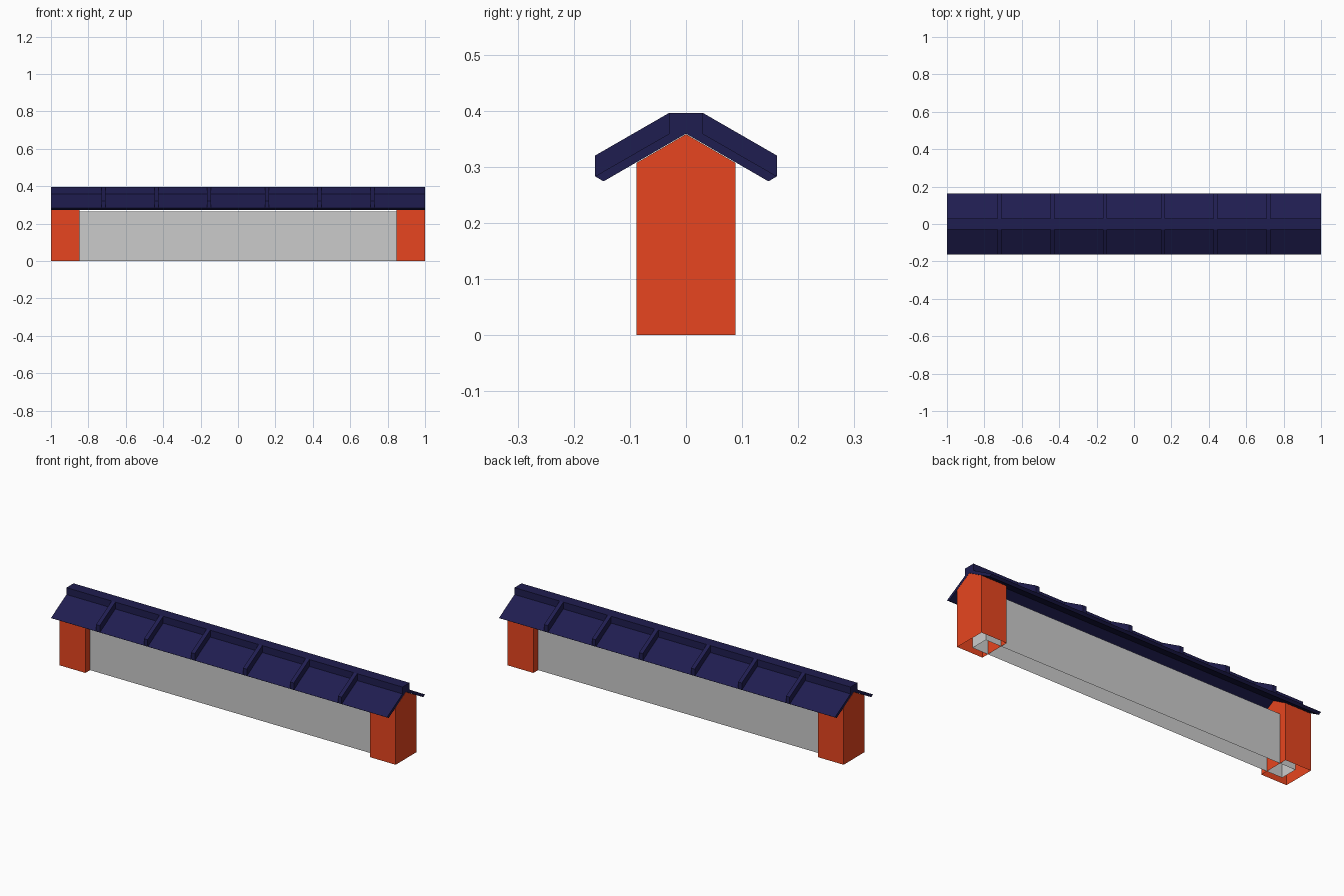
import bpy, bmesh

if "Cube" in bpy.data.objects:
    bpy.data.objects.remove(bpy.data.objects["Cube"])


def paint(name, rgb):
    mat = bpy.data.materials.new(name)
    mat.diffuse_color = (*rgb, 1)
    mat.use_nodes = True
    mat.node_tree.nodes["Principled BSDF"].inputs["Base Color"].default_value = mat.diffuse_color
    return mat


ORANGE = paint("orange_paint", (0.80, 0.06, 0.014))
NAVY = paint("navy_tiles", (0.0137, 0.0123, 0.08))


def extrude_x(name, profile, x0, x1, mat=None, open_bottom=False):
    """Extrude a (y, z) profile along x from x0 to x1."""
    bm = bmesh.new()
    a = [bm.verts.new((x0, y, z)) for y, z in profile]
    b = [bm.verts.new((x1, y, z)) for y, z in profile]
    bm.faces.new(a)
    bm.faces.new(b[::-1])
    n = len(profile)
    for i in range(n):
        j = (i + 1) % n
        bm.faces.new((a[i], b[i], b[j], a[j]))
    bmesh.ops.recalc_face_normals(bm, faces=bm.faces)
    if open_bottom:
        base = [f for f in bm.faces if all(v.co.z < 0.001 for v in f.verts)]
        bmesh.ops.delete(bm, geom=base, context='FACES_ONLY')
    mesh = bpy.data.meshes.new(name)
    bm.to_mesh(mesh)
    bm.free()
    obj = bpy.data.objects.new(name, mesh)
    bpy.context.collection.objects.link(obj)
    if mat:
        mesh.materials.append(mat)
    return obj


# Wall panel, hollow underneath, running into both end posts
extrude_x("wall", [(-0.048, 0), (0.048, 0), (0.048, 0.266), (-0.048, 0.266)],
          -0.94, 0.94, open_bottom=True)

# Gabled end posts, hollow underneath
post = [(-0.088, 0), (0.088, 0), (0.088, 0.307), (0, 0.358), (-0.088, 0.307)]
extrude_x("left_post", post, -1, -0.847, ORANGE, open_bottom=True)
extrude_x("right_post", post, 0.847, 1, ORANGE, open_bottom=True)

# Sloping roof sheets in one folded profile
half = [(-0.147, 0.274), (-0.162, 0.283), (-0.03, 0.359)]
sheet = half + [(-y, z) for y, z in half[::-1]] + [(0, 0.359)]
extrude_x("roof_sheet", sheet, -1, 1, NAVY)

# Ridge beam
extrude_x("ridge_beam", [(-0.03, 0.359), (0.03, 0.359), (0.03, 0.396), (-0.03, 0.396)], -1, 1, NAVY)

# Raised ribs on both slopes
rib = [(0.162, 0.283), (0.162, 0.32), (0.03, 0.396), (0.03, 0.359)]
for i, x in enumerate((-0.72, -0.435, -0.155, 0.155, 0.435, 0.72)):
    for side, s in (("front", -1), ("back", 1)):
        extrude_x(f"{side}_rib_{i + 1}", [(s * y, z) for y, z in rib], x - 0.011, x + 0.011, NAVY)
